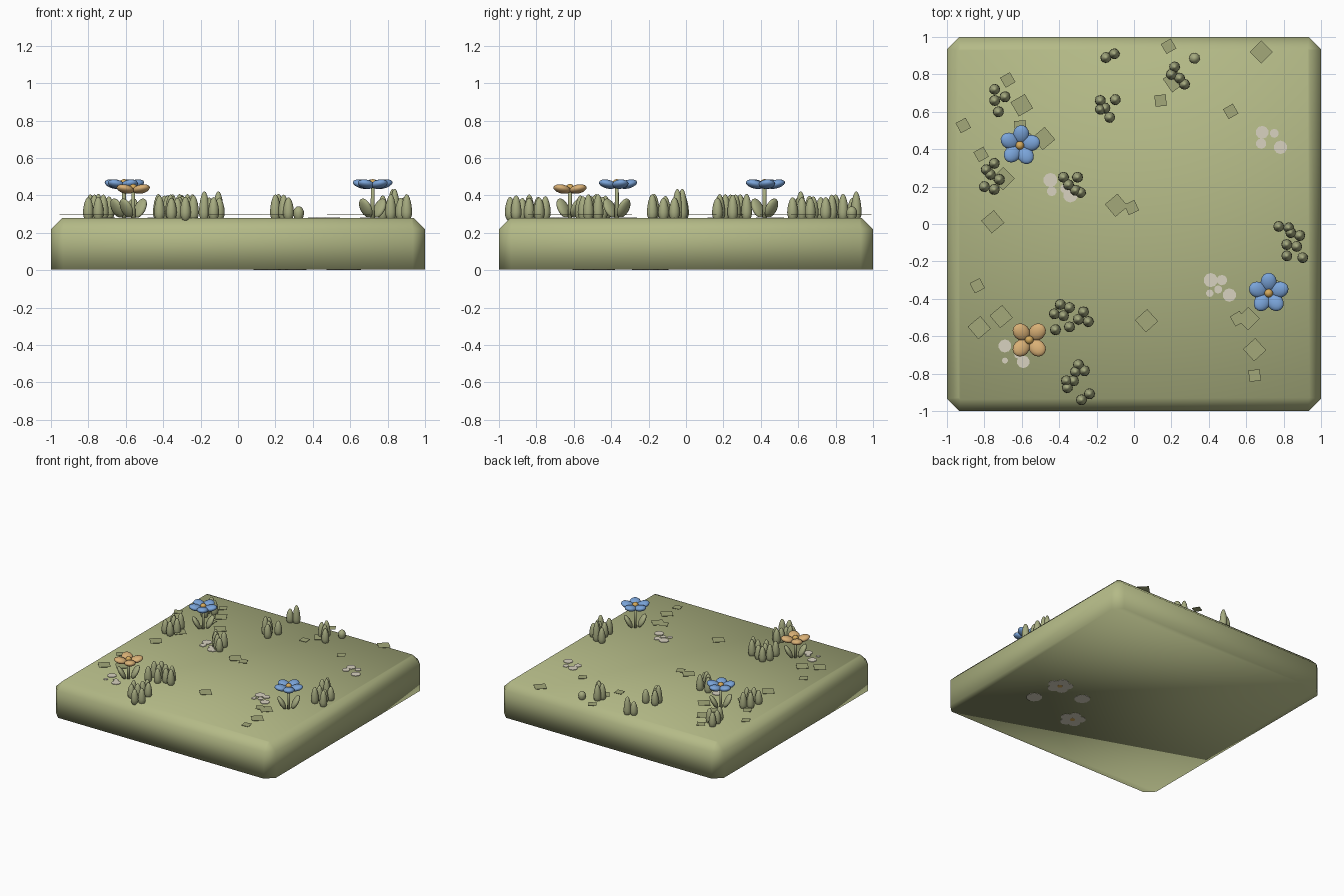
import bpy, bmesh, math, random
from mathutils import Matrix, Vector

if "Cube" in bpy.data.objects:
    bpy.data.objects.remove(bpy.data.objects["Cube"])

random.seed(4)
TOP = 0.28


def mat(name, rgb):
    m = bpy.data.materials.new(name)
    lin = [((c / 255 + 0.055) / 1.055) ** 2.4 for c in rgb]
    m.diffuse_color = (*lin, 1)
    m.use_nodes = True
    m.node_tree.nodes["Principled BSDF"].inputs["Base Color"].default_value = m.diffuse_color
    return m


GRASS = mat("ground_green", (180, 186, 135))
BLADE = mat("blade_green", (166, 171, 128))
PATCH = mat("patch_green", (163, 169, 122))
WHITE = mat("pale_petal", (216, 210, 192))
BLUE = mat("petal_blue", (122, 164, 217))
TAN = mat("petal_tan", (217, 176, 118))
GOLD = mat("centre_gold", (214, 170, 92))


def finish(bm, name, material, smooth=True):
    bmesh.ops.recalc_face_normals(bm, faces=bm.faces)
    me = bpy.data.meshes.new(name)
    bm.to_mesh(me)
    bm.free()
    me.materials.append(material)
    for p in me.polygons:
        p.use_smooth = smooth
    ob = bpy.data.objects.new(name, me)
    bpy.context.collection.objects.link(ob)
    return ob


def ball(bm, matrix, u=14, v=10):
    return bmesh.ops.create_uvsphere(bm, u_segments=u, v_segments=v, radius=1, matrix=matrix)["verts"]


def plate(bm, x, y, z, r, sides, turn=0.0, thick=0.003):
    bmesh.ops.create_cone(bm, cap_ends=True, segments=sides, radius1=r, radius2=r, depth=thick,
                          matrix=Matrix.Translation((x, y, z)) @ Matrix.Rotation(turn, 4, 'Z'))


# ground slab: chamfered corners and chamfered top rim
def octagon(bm, half, cut, z):
    a, b = half, half - cut
    pts = [(b, -a), (a, -b), (a, b), (b, a), (-b, a), (-a, b), (-a, -b), (-b, -a)]
    return [bm.verts.new((x, y, z)) for x, y in pts]


bm = bmesh.new()
rings = [octagon(bm, 1, 0.065, 0.003), octagon(bm, 1, 0.065, 0.22), octagon(bm, 0.938, 0.01, TOP)]
for lo, hi in zip(rings, rings[1:]):
    for i in range(8):
        j = (i + 1) % 8
        bm.faces.new((lo[i], lo[j], hi[j], hi[i]))
bm.faces.new(rings[0][::-1])
bm.faces.new(rings[2])
finish(bm, "ground_slab", GRASS)

# grass tufts: each is a group of egg-shaped blades
TUFTS = [
    [(-.745, .72), (-.745, .66), (-.69, .68), (-.725, .60)],
    [(-.15, .89), (-.105, .91)],
    [(.217, .84), (.20, .80), (.244, .78), (.27, .747)],
    [(-.18, .66), (-.18, .613), (-.155, .62), (-.10, .665), (-.13, .57)],
    [(-.747, .324), (-.79, .29), (-.768, .265), (-.72, .238), (-.80, .20), (-.747, .185)],
    [(-.377, .25), (-.302, .25), (-.35, .21), (-.313, .18), (-.286, .168)],
    [(.774, -.013), (.827, -.02), (.838, -.046), (.886, -.062), (.817, -.11),
     (.87, -.12), (.817, -.17), (.902, -.18)],
    [(-.394, -.43), (-.345, -.447), (-.426, -.48), (-.377, -.49), (-.27, -.47),
     (-.244, -.522), (-.297, -.51), (-.345, -.55), (-.42, -.565)],
    [(-.297, -.752), (-.265, -.785), (-.313, -.79), (-.361, -.838), (-.324, -.838),
     (-.356, -.875), (-.238, -.908), (-.281, -.94)],
]


def blade(bm, x, y, h, r=0.029):
    base = Vector((x, y, TOP + 0.03))
    for v in ball(bm, Matrix.Identity(4), 12, 10):
        up = v.co.z
        k = r * (1 - 0.12 * max(up, 0))
        v.co = base + Vector((v.co.x * k, v.co.y * k, up * (h - 0.03 if up > 0 else 0.05)))


for i, tuft in enumerate(TUFTS):
    bm = bmesh.new()
    for n, (x, y) in enumerate(tuft):
        h = random.uniform(0.105, 0.13)
        if i in (1, 3) and n == 1:
            h = 0.142
        if i == 6 and n in (1, 2):
            h = 0.155
        blade(bm, x, y, h)
    finish(bm, f"grass_tuft_{i + 1}", BLADE)
bm = bmesh.new()
blade(bm, .324, .886, 0.062)
finish(bm, "grass_sprout", BLADE)

# thin square ground patches hovering just above the slab: x, y, turn in degrees
LARGE = [(.68, .92, 45), (-.60, .635, 30), (.215, .765, 35), (-.483, .457, 40), (-.70, .243, 45),
         (-.094, .10, 40), (-.827, -.554, 40), (-.71, -.495, 40), (.067, -.517, 42),
         (.61, -.506, 45), (.645, -.672, 42), (-.755, .012, 40)]
SMALL = [(.185, .95, 30), (-.675, .77, 30), (.142, .66, 5), (.517, .602, 30), (-.913, .527, 28),
         (-.817, .372, 30), (-.608, .522, 5), (-.013, .088, 25), (-.838, -.33, 28),
         (.554, -.506, 30), (.645, -.81, 8)]
bm = bmesh.new()
for group, r in ((LARGE, 0.062), (SMALL, 0.043)):
    for x, y, a in group:
        plate(bm, x, y, 0.297, r, 4, math.radians(a + 45), 0.002)
finish(bm, "ground_patches", PATCH, False)

# pale fallen petals lying flat on the ground
PETALS = [(.685, .49, .035), (.75, .485, .024), (.68, .43, .028), (.783, .41, .036),
          (-.447, .235, .038), (-.44, .175, .026), (-.34, .155, .040), (-.37, .19, .025),
          (.41, -.30, .038), (.47, -.30, .028), (.405, -.37, .020), (.51, -.38, .036), (.45, -.35, .022),
          (-.69, -.652, .035), (-.69, -.73, .016), (-.592, -.737, .034), (-.62, -.70, .02)]
bm = bmesh.new()
for x, y, r in PETALS:
    plate(bm, x, y, TOP + 0.003, r, 10, 0, 0.004)
finish(bm, "fallen_petals", WHITE, False)

# pale flat flowers on the underside
bm, hearts = bmesh.new(), bmesh.new()
for x, y in ((.56, -.19), (.17, -.51)):
    for k in range(5):
        a = math.tau * k / 5
        plate(bm, x + .055 * math.cos(a), y + .055 * math.sin(a), 0.002, 0.045, 10, 0, 0.002)
    plate(hearts, x, y, 0.0015, 0.02, 10, 0, 0.003)
for x, y in ((.60, -.44), (.31, -.23)):
    plate(bm, x, y, 0.002, 0.06, 10, 0, 0.002)
finish(bm, "underside_flowers", WHITE, False)
finish(hearts, "underside_flower_centres", GOLD, False)


# flowers: stem, two leaves, tilted petals and a round centre
def flower(name, x, y, z, count, start, petal):
    at = Matrix.Translation((x, y, 0))
    bm = bmesh.new()
    bmesh.ops.create_cone(bm, cap_ends=True, segments=10, radius1=0.012, radius2=0.010,
                          depth=z - TOP + 0.02,
                          matrix=at @ Matrix.Translation((0, 0, (z + TOP) / 2 - 0.01)))
    finish(bm, name + "_stem", BLADE)

    bm = bmesh.new()
    for a in (45, 225):
        ball(bm, at @ Matrix.Rotation(math.radians(a), 4, 'Z')
             @ Matrix.Translation((0.052, 0, 0.332)) @ Matrix.Rotation(math.radians(28), 4, 'Y')
             @ Matrix.Diagonal((0.02, 0.04, 0.057, 1)))
    finish(bm, name + "_leaves", BLADE)

    bm = bmesh.new()
    for k in range(count):
        a = math.radians(start) + math.tau * k / count
        ball(bm, at @ Matrix.Rotation(a, 4, 'Z') @ Matrix.Translation((0.06, 0, z))
             @ Matrix.Rotation(math.radians(-14), 4, 'Y')
             @ Matrix.Diagonal((0.051, 0.043, 0.023, 1)))
    finish(bm, name + "_petals", petal)

    bm = bmesh.new()
    ball(bm, at @ Matrix.Translation((0, 0, z + 0.004)) @ Matrix.Scale(0.023, 4))
    finish(bm, name + "_centre", GOLD)


flower("blue_flower_back", -.61, .42, .46, 5, 84, BLUE)
flower("blue_flower_front", .72, -.37, .46, 5, 90, BLUE)
flower("tan_flower", -.56, -.62, .434, 4, 45, TAN)
